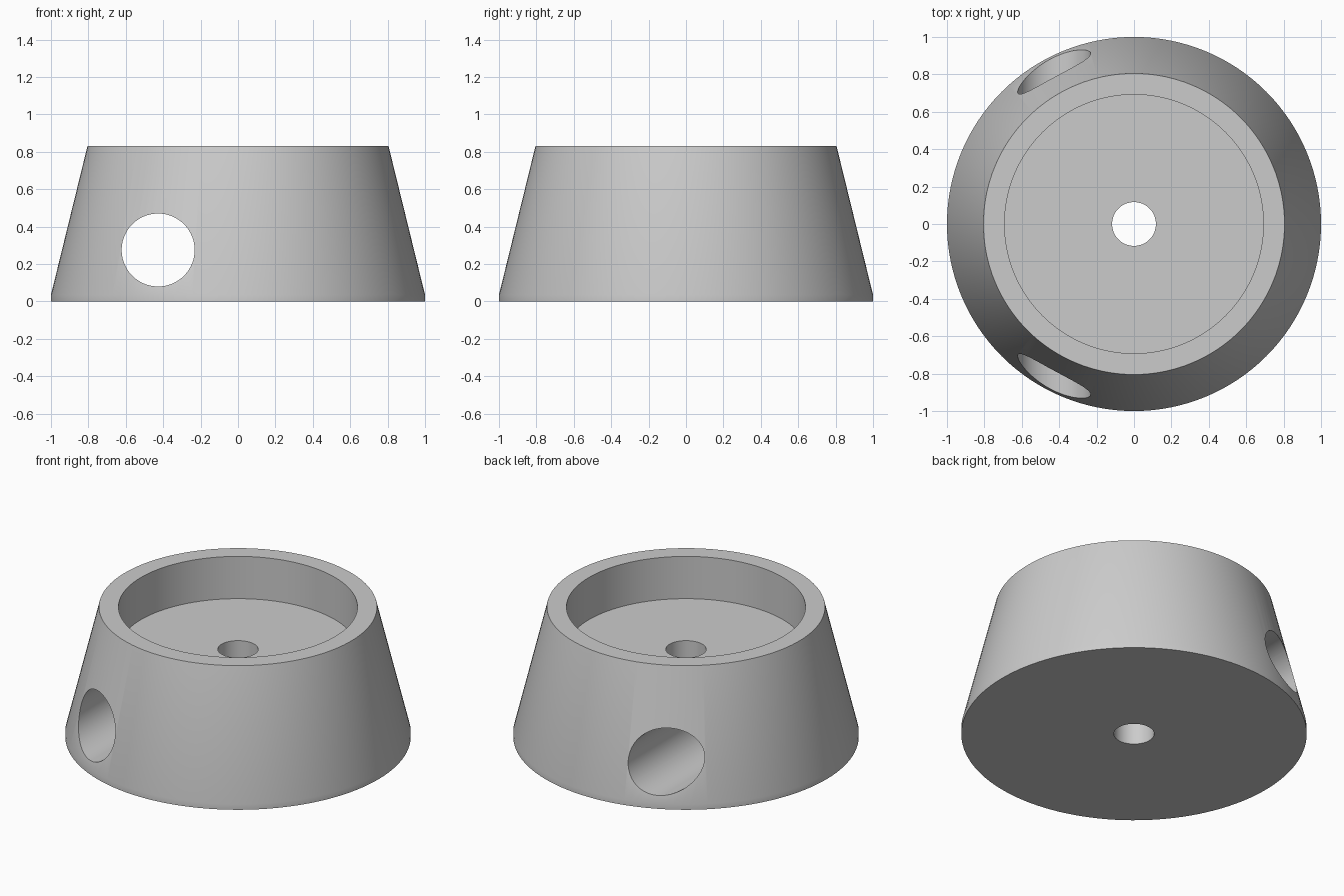
import bpy, bmesh, math
from mathutils import Matrix

cube = bpy.data.objects.get("Cube")
if cube:
    bpy.data.objects.remove(cube, do_unlink=True)

SEGMENTS = 128

grey = bpy.data.materials.new("plain_grey")
grey.use_nodes = True
colour = (0.6, 0.6, 0.6, 1)
grey.diffuse_color = colour
grey.node_tree.nodes["Principled BSDF"].inputs["Base Color"].default_value = colour


def add_object(name, bm):
    bmesh.ops.recalc_face_normals(bm, faces=bm.faces)
    mesh = bpy.data.meshes.new(name)
    bm.to_mesh(mesh)
    bm.free()
    mesh.materials.append(grey)
    obj = bpy.data.objects.new(name, mesh)
    bpy.context.collection.objects.link(obj)
    return obj


# Tapered body: closed ring profile (radius, height) with a recess and a centre hole
profile = [(0.117, 0), (1, 0), (1, 0.035), (0.805, 0.83),
           (0.692, 0.83), (0.692, 0.56), (0.117, 0.56)]
bm = bmesh.new()
verts = [bm.verts.new((r, 0, z)) for r, z in profile]
edges = [bm.edges.new((a, b)) for a, b in zip(verts, verts[1:] + verts[:1])]
bmesh.ops.spin(bm, geom=verts + edges, cent=(0, 0, 0), axis=(0, 0, 1),
               angle=math.tau, steps=SEGMENTS, use_merge=True)
bmesh.ops.remove_doubles(bm, verts=bm.verts, dist=0.0001)
body = add_object("tapered_body", bm)

# Horizontal bore running front to back, off centre
bm = bmesh.new()
bmesh.ops.create_cone(bm, cap_ends=True, segments=96, radius1=0.195, radius2=0.195,
                      depth=2.4, matrix=Matrix.Translation((-0.427, 0, 0.275))
                      @ Matrix.Rotation(math.pi / 2, 4, "X"))
cutter = add_object("bore_cutter", bm)

cut = body.modifiers.new("side_bore", "BOOLEAN")
cut.operation = "DIFFERENCE"
cut.solver = "EXACT"
cut.object = cutter
bpy.context.view_layer.objects.active = body
body.select_set(True)
bpy.ops.object.modifier_apply(modifier=cut.name)
bpy.data.objects.remove(cutter, do_unlink=True)

# Smooth curved walls, crisp rims
bpy.ops.object.select_all(action="DESELECT")
body.select_set(True)
bpy.ops.object.shade_smooth_by_angle(angle=math.radians(30))
